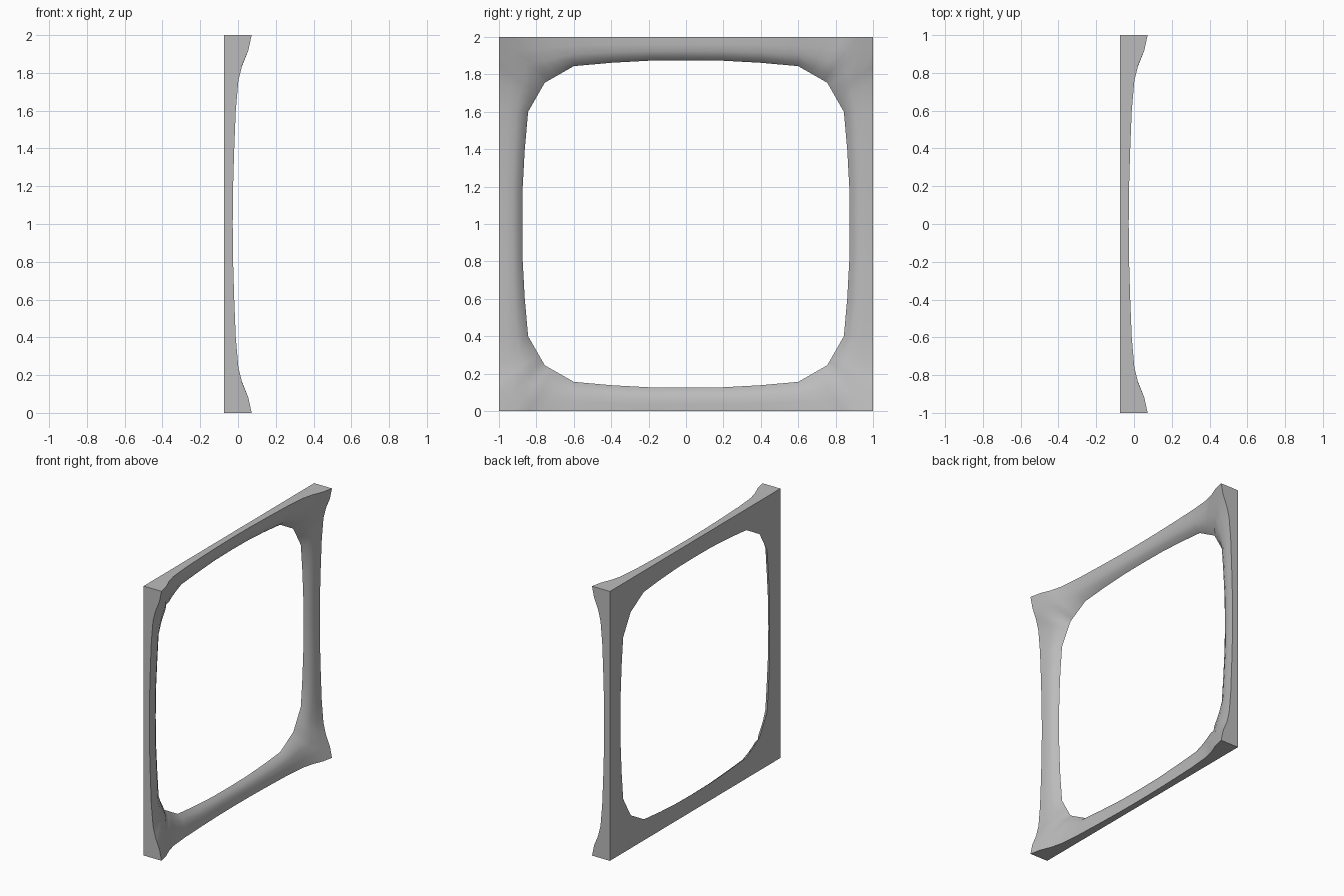
import bpy
import bmesh
import math
from mathutils import Matrix, Vector

cube = bpy.data.objects.get("Cube")
if cube:
    bpy.data.objects.remove(cube, do_unlink=True)

BACK = -0.075

# Half a side, from its middle to the corner:
# (outer position, front height, opening position, opening half width)
HALF_SIDE = [
    (0.00, 0.047, 0.00, 0.875),
    (0.20, 0.049, 0.20, 0.873),
    (0.40, 0.055, 0.40, 0.862),
    (0.60, 0.063, 0.60, 0.844),
    (0.76, 0.077, 0.66, 0.810),
    (0.84, 0.097, 0.70, 0.787),
    (0.92, 0.130, 0.735, 0.767),
    (1.00, 0.147, 0.755, 0.755),
]
# Cross-section: (share of width, height share mid-side, height share at corner)
SECTION = [(0, 1, 1), (0.3, 0.98, 0.76), (0.6, 0.9, 0.53), (0.84, 0.55, 0.28), (1, 0, 0)]


def section_points(k):
    """Cross-section loop at station k of the top side (negative is mirrored)."""
    sign = -1 if k < 0 else 1
    outer, height, inner, width = HALF_SIDE[abs(k)]
    blend = max(0, (outer - 0.4) / 0.6) ** 1.5
    points = [Vector((BACK, sign * outer, 1))]
    for f, mid, corner in SECTION:
        share = mid + (corner - mid) * blend
        y = outer + (inner - outer) * f
        z = 1 + (width - 1) * f
        points.append(Vector((BACK + height * share, sign * y, z)))
    return points


# Square frame with a rounded opening and flared corners
bm = bmesh.new()
last = len(HALF_SIDE) - 1
loops = []
for side in range(4):
    turn = Matrix.Rotation(-side * math.pi / 2, 3, 'X')
    for k in range(-last, last):
        loops.append([bm.verts.new(turn @ p + Vector((0, 0, 1))) for p in section_points(k)])

for i, loop in enumerate(loops):
    following = loops[(i + 1) % len(loops)]
    for j in range(len(loop)):
        n = (j + 1) % len(loop)
        bm.faces.new((loop[j], loop[n], following[n], following[j]))
bmesh.ops.recalc_face_normals(bm, faces=bm.faces[:])

mesh = bpy.data.meshes.new("square_frame")
bm.to_mesh(mesh)
bm.free()
frame = bpy.data.objects.new("square_frame", mesh)
bpy.context.collection.objects.link(frame)

# Plain grey finish
grey = bpy.data.materials.new("grey")
grey.use_nodes = True
colour = (0.5, 0.5, 0.5, 1)
grey.diffuse_color = colour
grey.node_tree.nodes["Principled BSDF"].inputs["Base Color"].default_value = colour
mesh.materials.append(grey)

bpy.ops.object.select_all(action='DESELECT')
frame.select_set(True)
bpy.context.view_layer.objects.active = frame
bpy.ops.object.shade_smooth_by_angle(angle=math.radians(40))
